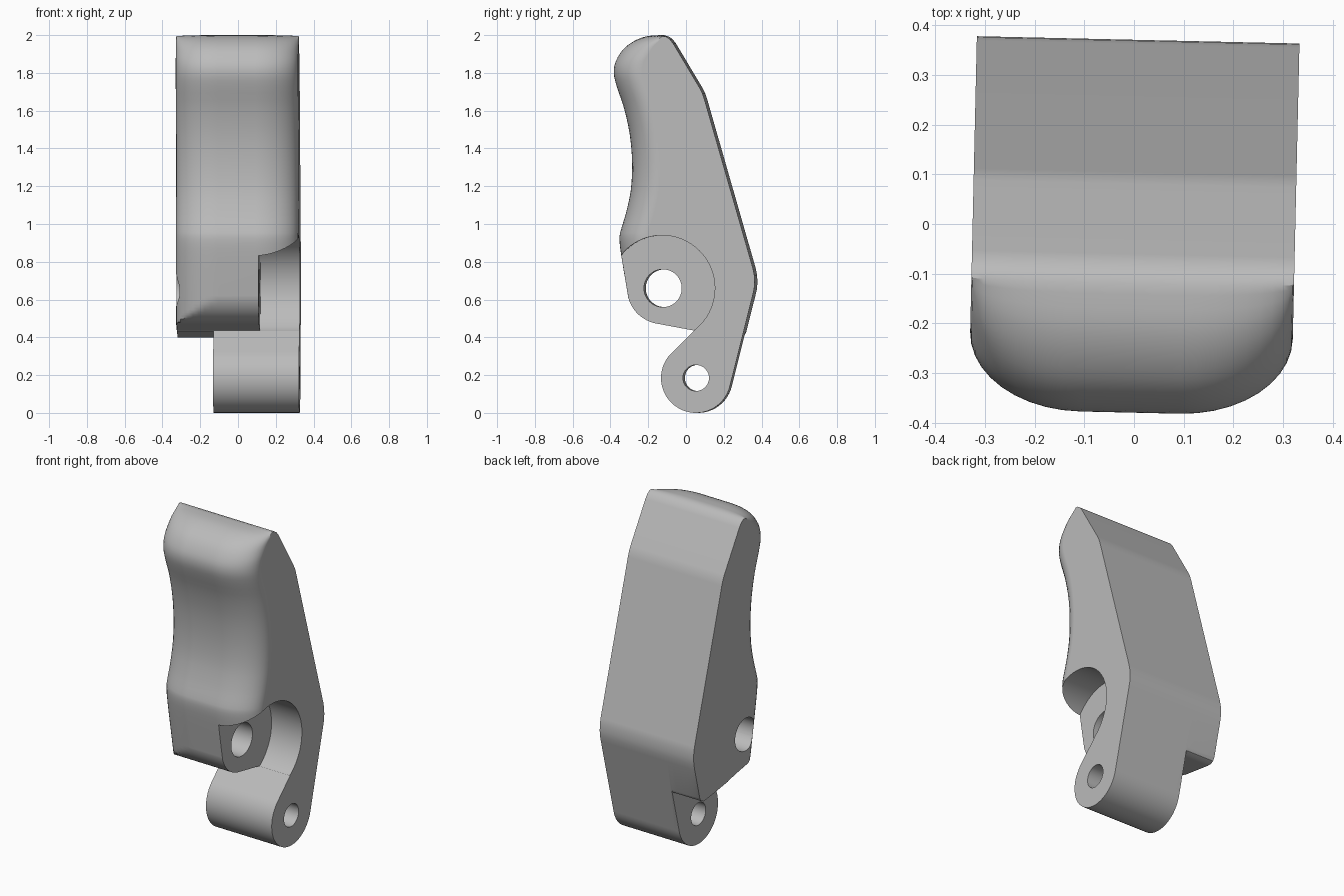
import bpy, bmesh
from math import sin, cos, radians, sqrt
from mathutils import Matrix

cube = bpy.data.objects.get("Cube")
if cube:
    bpy.data.objects.remove(cube, do_unlink=True)

grey = bpy.data.materials.new("plain grey")
grey.use_nodes = True
colour = (0.5, 0.5, 0.5, 1)
grey.diffuse_color = colour
grey.node_tree.nodes["Principled BSDF"].inputs["Base Color"].default_value = colour

HALF = 0.325               # half width of the lever
PIVOT = (-0.12, 0.66)      # large hole
PIN = (0.06, 0.185)        # small hole


def arc(centre, r, start, end, steps):
    """Points (y, z) along an arc, in degrees."""
    angles = [radians(start + (end - start) * i / steps) for i in range(steps + 1)]
    return [(centre[0] + r * cos(a), centre[1] + r * sin(a)) for a in angles]


def spline(pts, steps=3):
    """Catmull-Rom curve through the points."""
    p = [pts[0]] + pts + [pts[-1]]
    out = []
    for a, b, c, d in zip(p, p[1:], p[2:], p[3:]):
        for i in range(steps):
            t = i / steps
            out.append(tuple(0.5 * (2 * q + (r - o) * t + (2 * o - 5 * q + 4 * r - s) * t * t
                                    + (3 * q - o - 3 * r + s) * t ** 3)
                             for o, q, r, s in zip(a, b, c, d)))
    return out + [pts[-1]]


def loft(name, slices):
    """Solid through matching (x, outline) slices."""
    bm = bmesh.new()
    rings = [[bm.verts.new((x, y, z)) for y, z in outline] for x, outline in slices]
    n = len(rings[0])
    for a, b in zip(rings, rings[1:]):
        for i in range(n):
            j = (i + 1) % n
            bm.faces.new((a[i], a[j], b[j], b[i]))
    bm.faces.new(rings[0])
    bm.faces.new(rings[-1])
    bmesh.ops.recalc_face_normals(bm, faces=bm.faces)
    mesh = bpy.data.meshes.new(name)
    bm.to_mesh(mesh)
    bm.free()
    mesh.materials.append(grey)
    ob = bpy.data.objects.new(name, mesh)
    bpy.context.collection.objects.link(ob)
    return ob


# Grip front: centre line, and the line where its rounding meets the sides
centre_line = [(-0.12, 2.0), (-0.2, 1.995), (-0.27, 1.97), (-0.33, 1.925), (-0.37, 1.86),
               (-0.38, 1.8), (-0.365, 1.73), (-0.325, 1.61), (-0.295, 1.47), (-0.283, 1.32),
               (-0.29, 1.18), (-0.315, 1.06), (-0.342, 0.97), (-0.35, 0.92), (-0.34, 0.83),
               (-0.305, 0.62)]
top_shift = [(0.005, -0.007), (0.065, -0.025), (0.105, -0.03), (0.14, -0.025)]
side_line = [(y + dy, z + dz) for (y, z), (dy, dz)
             in zip(centre_line, top_shift + [(0.155, 0)] * 12)]
front_mid, front_side = spline(centre_line), spline(side_line)

# Rounded pivot end, arm and straight back
pivot_end = arc(PIVOT, 0.19, 195, 260, 12)
arm_and_back = [(0.05, 0.435)] + arc(PIN, 0.185, 132, 347, 32) + [
    (0.36, 0.62), (0.368, 0.655), (0.371, 0.69), (0.369, 0.73), (0.362, 0.765),
    (0.105, 1.66), (0.095, 1.69), (0.08, 1.72), (-0.06, 1.955), (-0.08, 1.98), (-0.1, 1.993)]


def outline(x):
    t = min(1, max(0, (abs(x) - 0.1) / (HALF - 0.1)))
    w = 1 - sqrt(1 - t * t)
    pts = [(a[0] + (b[0] - a[0]) * w, a[1] + (b[1] - a[1]) * w)
           for a, b in zip(front_mid, front_side)]
    for y, z in pivot_end:
        pts.append((max(y, -0.305 + (0.62 - z) * 0.17 + 0.155 * w), z))
    return pts + arm_and_back


half_xs = [0.1 + (HALF - 0.1) * sin(radians(a)) for a in range(0, 91, 9)]
xs = [-x for x in reversed(half_xs)] + half_xs
lever = loft("lever_body", [(x, outline(x)) for x in xs])

# Cutters: clearance beside the arm, pivot recess, two holes
side_notch = [(0.045, 0.433), (0.255, 0.399), (0.28, 0.399), (0.3, 0.408), (0.313, 0.43),
              (0.33, 0.48), (0.5, 0.48), (0.5, -0.1), (-0.3, -0.1), (-0.3, 0.33), (-0.1, 0.38)]
recess = arc(PIVOT, 0.28, -52, 142, 40) + [(-0.6, 0.85), (-0.6, 0.38), (-0.1, 0.4)]
cuts = [("notch_cutter", side_notch, -0.5, -0.13),
        ("recess_cutter", recess, 0.115, 0.5),
        ("pivot_hole_cutter", arc(PIVOT, 0.1, 0, 352.5, 47), -0.6, 0.6),
        ("pin_hole_cutter", arc(PIN, 0.069, 0, 350, 35), -0.6, 0.6)]

bpy.context.view_layer.objects.active = lever
for name, shape, x0, x1 in cuts:
    cutter = loft(name, [(x0, shape), (x1, shape)])
    cutter.hide_render = True
    mod = lever.modifiers.new(name, 'BOOLEAN')
    mod.operation = 'DIFFERENCE'
    mod.solver = 'EXACT'
    mod.object = cutter
    bpy.ops.object.modifier_apply(modifier=mod.name)
    bpy.data.objects.remove(cutter, do_unlink=True)

# The lever stands very slightly turned
lever.data.transform(Matrix.Rotation(radians(-1.3), 4, 'Z'))

bpy.ops.object.select_all(action='DESELECT')
lever.select_set(True)
bpy.ops.object.shade_smooth_by_angle(angle=radians(28))
weighted = lever.modifiers.new("flat_side_shading", 'WEIGHTED_NORMAL')
weighted.keep_sharp = True
